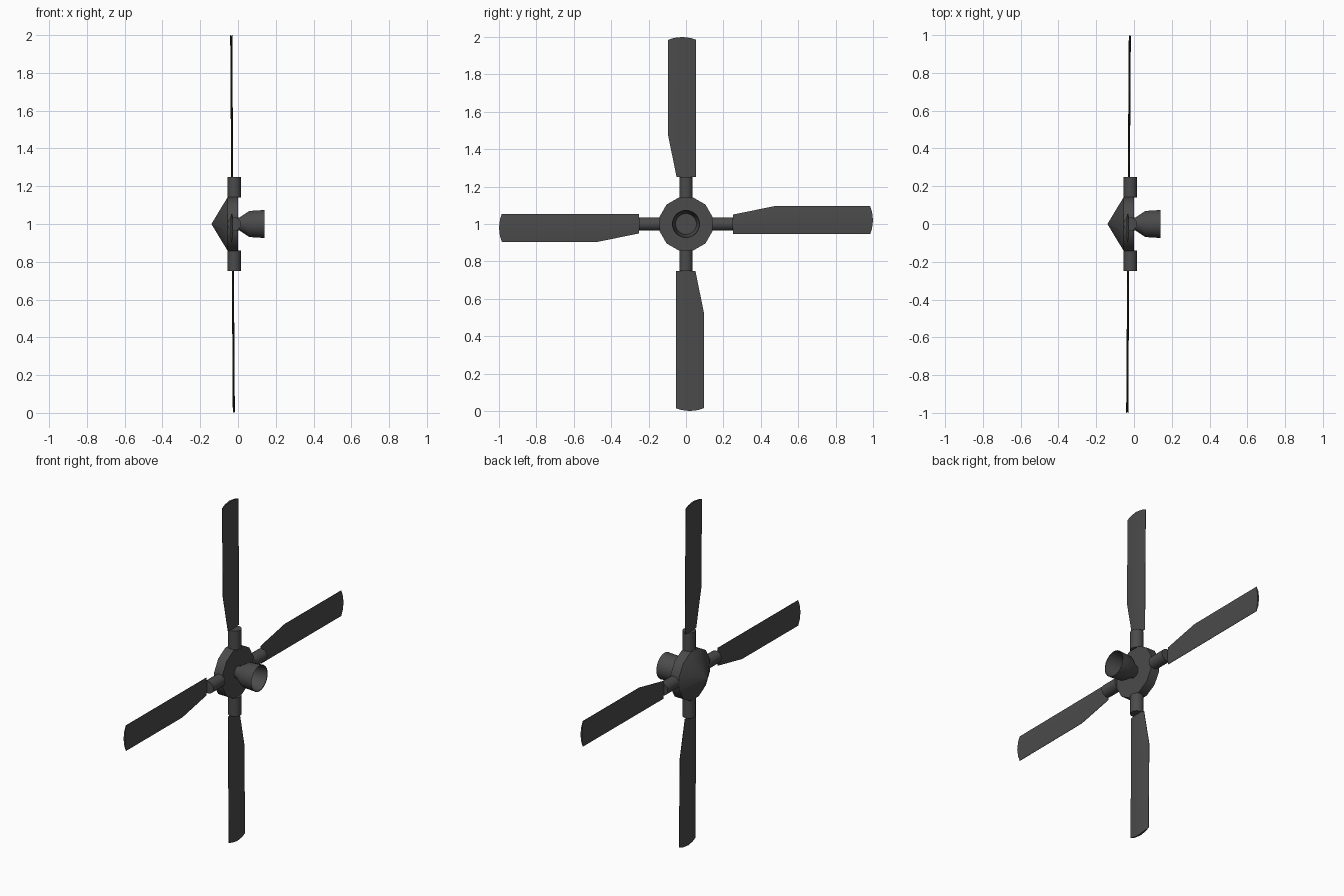
import bpy, bmesh
from math import pi, sin, cos
from mathutils import Matrix

if "Cube" in bpy.data.objects:
    bpy.data.objects.remove(bpy.data.objects["Cube"])

dark = bpy.data.materials.new("dark_grey")
dark.diffuse_color = (0.07, 0.07, 0.07, 1)
dark.use_nodes = True
dark.node_tree.nodes["Principled BSDF"].inputs["Base Color"].default_value = dark.diffuse_color


def finish(name, bm, angle=0.6):
    bmesh.ops.recalc_face_normals(bm, faces=bm.faces)
    mesh = bpy.data.meshes.new(name)
    bm.to_mesh(mesh)
    bm.free()
    mesh.materials.append(dark)
    ob = bpy.data.objects.new(name, mesh)
    bpy.context.collection.objects.link(ob)
    bpy.ops.object.select_all(action='DESELECT')
    bpy.context.view_layer.objects.active = ob
    ob.select_set(True)
    bpy.ops.object.shade_smooth_by_angle(angle=angle)
    return ob


def loft(bm, rings):
    """Skin closed rings of points and cap both ends."""
    vs = [[bm.verts.new(p) for p in ring] for ring in rings]
    n = len(vs[0])
    for a, b in zip(vs, vs[1:]):
        for i in range(n):
            j = (i + 1) % n
            bm.faces.new((a[i], a[j], b[j], b[i]))
    bm.faces.new(vs[0][::-1])
    bm.faces.new(vs[-1])


def lathe(name, profile, sides):
    """Turn (x, radius) pairs about the x axis at z = 1."""
    bm = bmesh.new()
    angles = [2 * pi * (i + 0.5) / sides for i in range(sides)]
    loft(bm, [[(x, r * sin(a), 1 + r * cos(a)) for a in angles]
              for x, r in profile])
    bmesh.ops.remove_doubles(bm, verts=bm.verts, dist=1e-5)
    return finish(name, bm)


# Pointed spinner and hub disc
lathe("hub", [(-0.14, 0.001), (-0.055, 0.147), (0.0, 0.147)], 12)
# Flared shaft end with a hollow mouth
lathe("shaft_cup", [(-0.01, 0.035), (0.01, 0.036), (0.06, 0.07), (0.14, 0.075),
                    (0.138, 0.072), (0.05, 0.056)], 20)

steps = [-1, -0.6, 0, 0.6, 1]
outline = [(s, 1) for s in steps] + [(s, -1) for s in steps[::-1]]
# distance from the hub, wide edge, straight edge, tip bulge
stations = [(0.25, -0.05, 0.054, 0), (0.47, -0.095, 0.054, 0),
            (0.985, -0.095, 0.054, 0.015)]


def blade_section(r, y0, y1, bulge, tilt):
    mid, half = (y0 + y1) / 2, (y1 - y0) / 2
    return [(-0.029 + tilt * r + side * (0.001 + 0.0045 * (1 - s * s)),
             mid + half * s, r + bulge * (1 - s * s)) for s, side in outline]


for k, tilt in enumerate((-0.007, -0.007, 0.007, 0.007)):
    spin = Matrix.Translation((0, 0, 1)) @ Matrix.Rotation(k * pi / 2, 4, 'X')
    # Round blade collar
    bm = bmesh.new()
    bmesh.ops.create_cone(bm, cap_ends=True, segments=16, radius1=0.036,
                          radius2=0.036, depth=0.11,
                          matrix=spin @ Matrix.Translation((-0.02, 0, 0.195)))
    finish(f"blade_collar_{k + 1}", bm)
    # Blade with a tapered root and rounded tip
    bm = bmesh.new()
    loft(bm, [blade_section(*st, tilt) for st in stations])
    bm.transform(spin)
    finish(f"blade_{k + 1}", bm)
